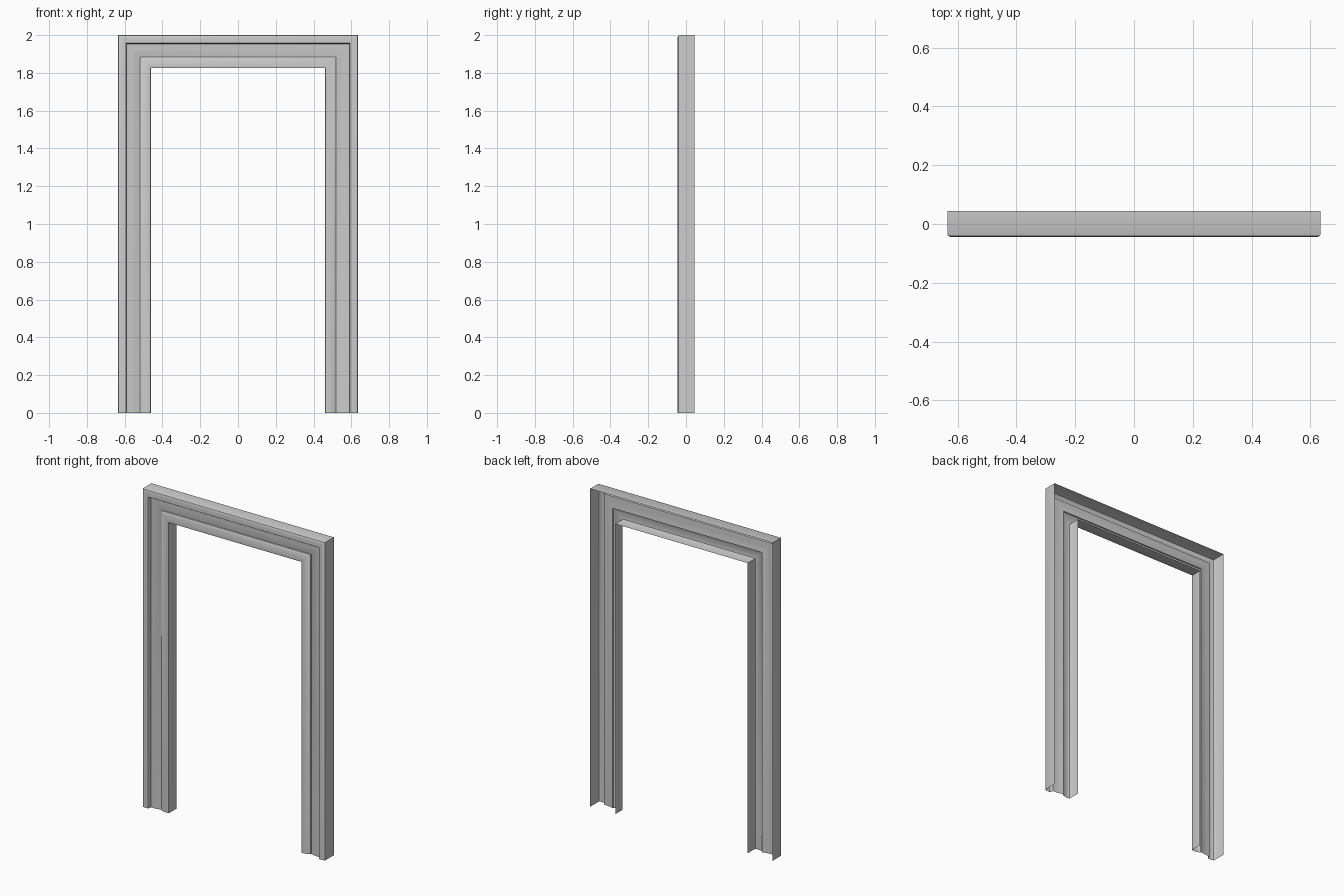
import bpy, bmesh, math

if "Cube" in bpy.data.objects:
    bpy.data.objects.remove(bpy.data.objects["Cube"])

HALF_W, HEIGHT = 0.635, 2.0

# moulding section: (distance in from the outer edge, depth y), open at the back
profile = [(0, 0.045), (0, -0.036)]
# rounded outer bead
profile += [(0.018 * (1 - math.cos(a)), -0.036 - 0.009 * math.sin(a))
            for a in (math.pi / 6, math.pi / 3, math.pi / 2)]
profile += [(0.041, -0.045), (0.044, -0.040), (0.046, -0.024)]
# shallow field
profile += [(0.052, -0.023), (0.070, -0.023), (0.090, -0.020),
            (0.106, -0.016), (0.115, -0.014)]
# inner roll
profile += [(0.117, -0.020), (0.126, -0.025), (0.140, -0.029),
            (0.155, -0.031), (0.168, -0.031), (0.173, -0.029),
            (0.175, -0.024), (0.175, 0.045)]

# sweep the section up, across and down with mitred corners
bm = bmesh.new()
rows = []
for u, y in profile:
    x, z = HALF_W - u, HEIGHT - u
    rows.append([bm.verts.new(p) for p in
                 ((-x, y, 0), (-x, y, z), (x, y, z), (x, y, 0))])
for a, b in zip(rows, rows[1:]):
    for i in range(3):
        bm.faces.new((a[i], b[i], b[i + 1], a[i + 1]))
bm.normal_update()
# make the visible front face outward (-y)
if sum(f.normal.y * f.calc_area() for f in bm.faces) > 0:
    bmesh.ops.reverse_faces(bm, faces=bm.faces[:])

mesh = bpy.data.meshes.new("door_casing")
bm.to_mesh(mesh)
bm.free()
casing = bpy.data.objects.new("door_casing", mesh)
bpy.context.collection.objects.link(casing)
bpy.context.view_layer.objects.active = casing
casing.select_set(True)
bpy.ops.object.shade_smooth_by_angle(angle=math.radians(32))
